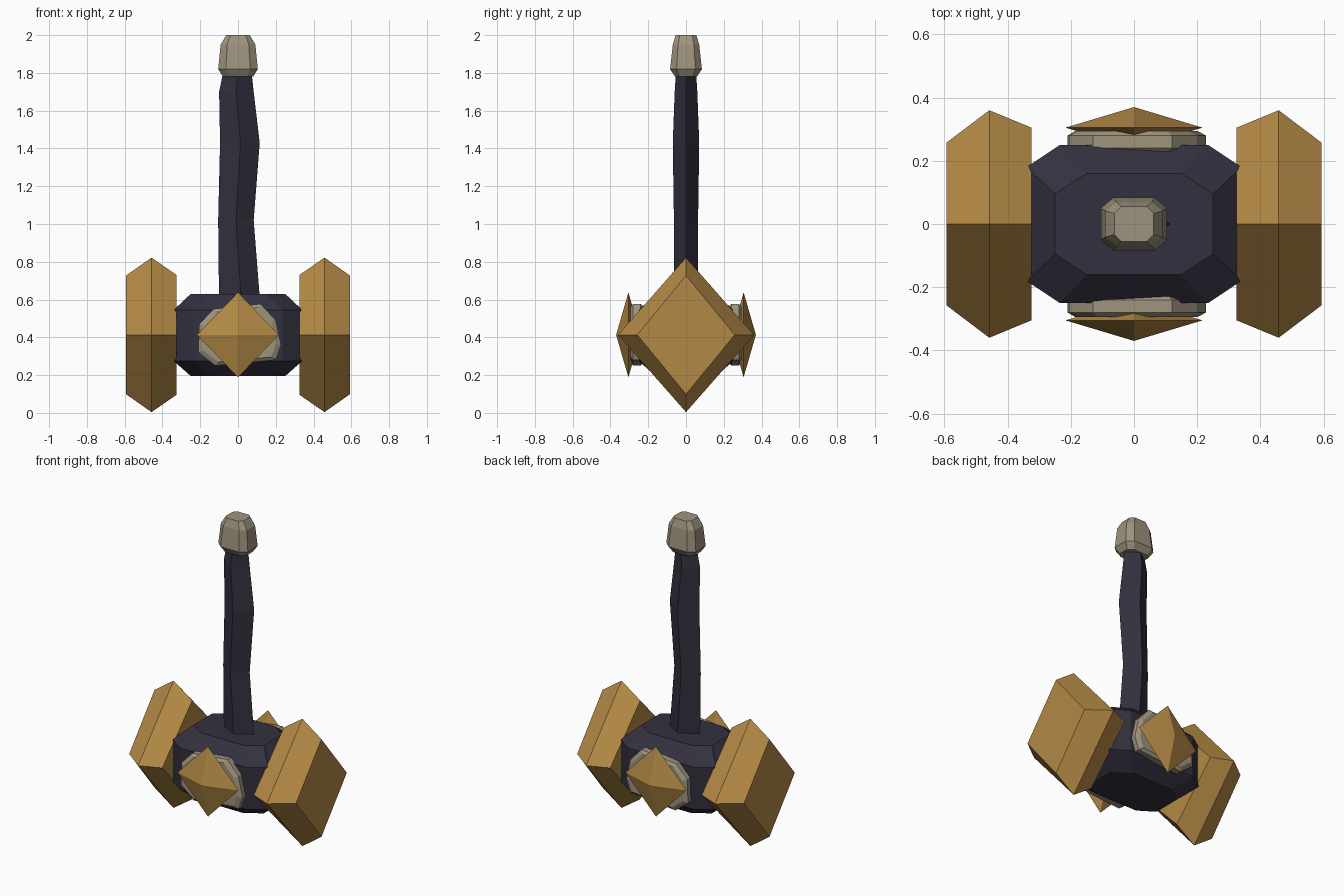
import bpy
import bmesh

cube = bpy.data.objects.get("Cube")
if cube:
    bpy.data.objects.remove(cube, do_unlink=True)


def material(name, rgb):
    mat = bpy.data.materials.new(name)
    mat.use_nodes = True
    mat.diffuse_color = (*rgb, 1)
    mat.node_tree.nodes["Principled BSDF"].inputs["Base Color"].default_value = (*rgb, 1)
    return mat


gold = material("gold", (0.45, 0.25, 0.06))
stone = material("pale stone", (0.34, 0.295, 0.205))
iron = material("dark iron", (0.032, 0.03, 0.049))


def loft(name, rings, mat, mirror_axis=None):
    """Skin a stack of equal-sized rings, close both ends, optionally mirror."""
    bm = bmesh.new()
    loops = [[bm.verts.new(p) for p in ring] for ring in rings]
    n = len(loops[0])
    for a, b in zip(loops, loops[1:]):
        for i in range(n):
            j = (i + 1) % n
            bm.faces.new((a[i], a[j], b[j], b[i]))
    bm.faces.new(loops[0])
    bm.faces.new(loops[-1])
    bmesh.ops.remove_doubles(bm, verts=bm.verts, dist=0.0005)
    bmesh.ops.recalc_face_normals(bm, faces=bm.faces)
    mesh = bpy.data.meshes.new(name)
    bm.to_mesh(mesh)
    bm.free()
    mesh.materials.append(mat)
    obj = bpy.data.objects.new(name, mesh)
    bpy.context.collection.objects.link(obj)
    if mirror_axis is not None:
        mod = obj.modifiers.new("Mirror", "MIRROR")
        mod.use_axis = [axis == mirror_axis for axis in range(3)]
        mod.use_mirror_merge = False
    return obj


def octagon(hx, hy, cx, cy, z):
    """Box outline with cut corners, starting on the right side."""
    quarter = [(hx, cy), (cx, hy)]
    half = quarter + [(-x, y) for x, y in reversed(quarter)]
    return [(x, y, z) for x, y in half + [(-x, -y) for x, y in half]]


def diamond(a, b):
    return [(a, 0), (0, b), (-a, 0), (0, -b)]


MID = 0.413  # height of the head's centre line

# Hammer head: chamfered octagonal block
loft("hammer_head", [
    octagon(0.25, 0.16, 0.15, 0.095, 0.195),
    octagon(0.34, 0.25, 0.235, 0.18, 0.275),
    octagon(0.34, 0.25, 0.235, 0.18, 0.545),
    octagon(0.25, 0.16, 0.15, 0.095, 0.63),
], iron)

# Handle: crooked diamond-section shaft (height, left, ridge, right, half depth)
shaft = [
    (0.55, -0.10, 0.02, 0.12, 0.065),
    (1.02, -0.105, -0.01, 0.083, 0.064),
    (1.43, -0.095, 0.013, 0.115, 0.07),
    (1.70, -0.10, -0.01, 0.083, 0.06),
    (1.82, -0.075, 0.0, 0.07, 0.052),
]
loft("handle", [[(r, 0, z), (m, d, z), (l, 0, z), (m, -d, z)]
                for z, l, m, r, d in shaft], iron)

# Pommel: faceted cap on the end of the handle
loft("pommel", [
    octagon(0.08, 0.058, 0.05, 0.035, 1.78),
    octagon(0.105, 0.084, 0.065, 0.05, 1.82),
    octagon(0.092, 0.07, 0.057, 0.042, 1.95),
    octagon(0.062, 0.055, 0.04, 0.033, 2.0),
], stone)

# Striking blocks: diamond plates, widest in the middle
loft("striking_block", [
    [(x, y, MID + z) for y, z in diamond(a, b)]
    for x, a, b in [(0.325, 0.305, 0.317), (0.458, 0.36, 0.409), (0.593, 0.258, 0.314)]
], gold, mirror_axis=0)

# Stone bosses: uneven chamfered discs on front and back
outline = [(-0.21, 0.32), (-0.205, 0.47), (-0.13, 0.55), (0.12, 0.577),
           (0.2, 0.49), (0.228, 0.36), (0.2, 0.28), (-0.12, 0.25)]
loft("stone_boss", [
    [(x * s, y, MID + (z - MID) * s) for x, z in outline]
    for y, s in [(-0.225, 0.9), (-0.24, 1), (-0.28, 1), (-0.295, 0.88)]
], stone, mirror_axis=1)

# Gold studs: shallow pointed diamonds on the bosses
loft("gold_stud", [
    [(x, y, MID + z) for x, z in diamond(0.217 * s, 0.225 * s)]
    for y, s in [(-0.24, 0), (-0.305, 1), (-0.37, 0)]
], gold, mirror_axis=1)
